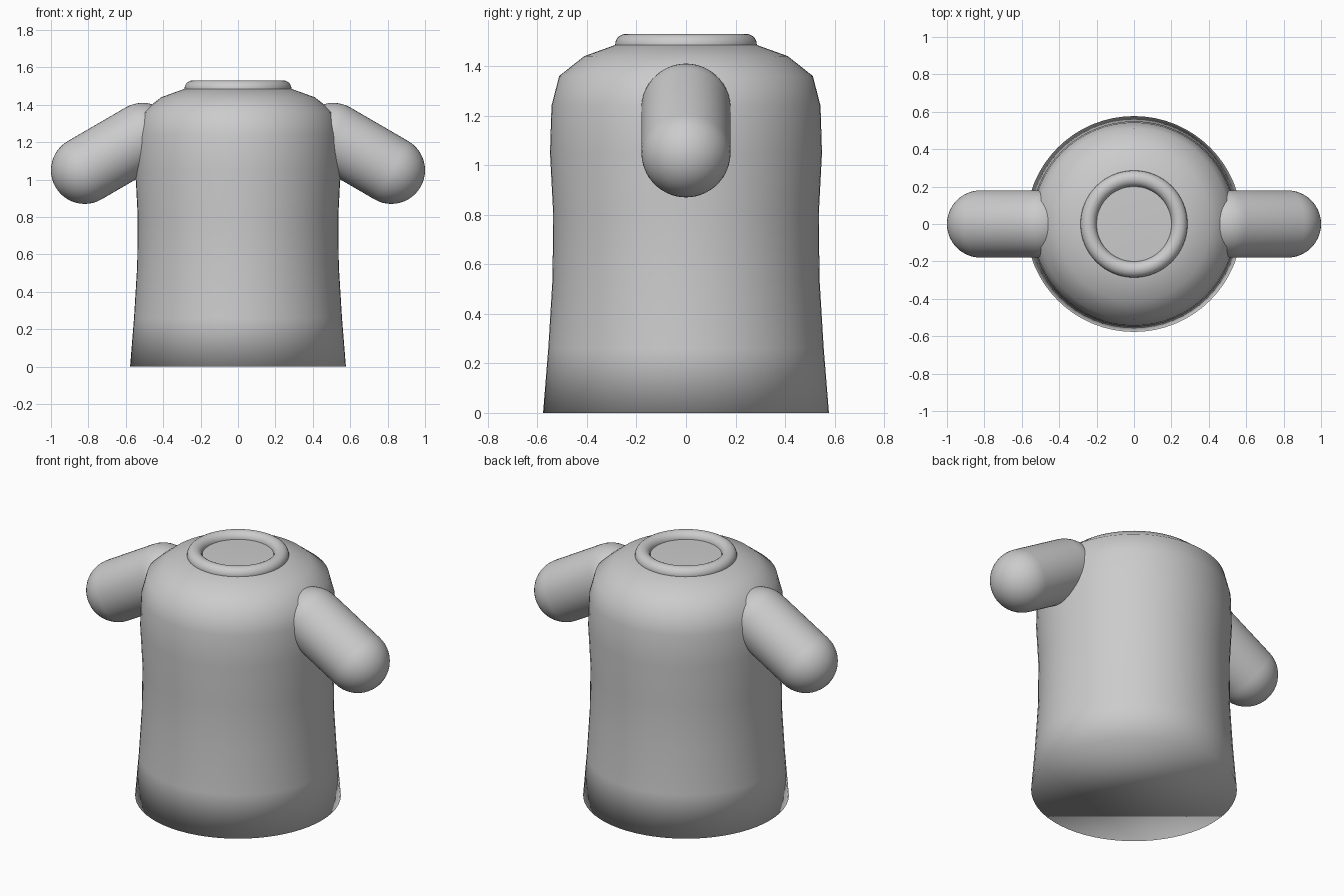
import bpy, bmesh, math
from mathutils import Matrix, Vector

if "Cube" in bpy.data.objects:
    bpy.data.objects.remove(bpy.data.objects["Cube"])


def lathe(name, profile, segments=64, matrix=Matrix()):
    """Closed smooth solid of revolution around local z; end rings get caps, r=0 ends get a tip."""
    bm = bmesh.new()
    rings = []
    for r, z in profile:
        ring = []
        for i in range(segments if r > 0 else 1):
            a = math.tau * i / segments
            ring.append(bm.verts.new((r * math.cos(a), r * math.sin(a), z)))
        rings.append(ring)
    for low, high in zip(rings, rings[1:]):
        for i in range(segments):
            j = (i + 1) % segments
            if len(low) == 1:
                bm.faces.new((low[0], high[j], high[i]))
            elif len(high) == 1:
                bm.faces.new((low[i], low[j], high[0]))
            else:
                bm.faces.new((low[i], low[j], high[j], high[i]))
    for ring in (rings[0], rings[-1]):
        if len(ring) > 1:
            bm.faces.new(ring)
    bmesh.ops.recalc_face_normals(bm, faces=bm.faces)
    for f in bm.faces:
        f.smooth = True
    bm.transform(matrix)
    mesh = bpy.data.meshes.new(name)
    bm.to_mesh(mesh)
    bm.free()
    obj = bpy.data.objects.new(name, mesh)
    bpy.context.collection.objects.link(obj)
    return obj


# Torso: flared hem, slight waist, rounded shoulders
lathe("torso", [(0.577, 0), (0.556, 0.26), (0.539, 0.54), (0.536, 0.8),
                (0.549, 1.05), (0.543, 1.24), (0.512, 1.36), (0.411, 1.44),
                (0.286, 1.485), (0.2, 1.49)])

# Sleeves: capsules running from inside the shoulder down and outwards
radius = 0.18
for side, label in ((-1, "left"), (1, "right")):
    start = Vector((side * 0.51, 0, 1.23))
    end = Vector((side * 0.82, 0, 1.05))
    axis = end - start
    steps = 12
    profile = [(0, -radius)]
    for base, first in ((0, -90), (axis.length, 0)):
        for k in range(steps + 1):
            a = math.radians(first + 90 * k / steps)
            if -89 < math.degrees(a) < 89:
                profile.append((radius * math.cos(a), base + radius * math.sin(a)))
    profile.append((0, axis.length + radius))
    turn = axis.to_track_quat('Z', 'Y').to_matrix().to_4x4()
    lathe(label + "_sleeve", profile, 48, Matrix.Translation(start) @ turn)

# Collar ring
bpy.ops.mesh.primitive_torus_add(major_radius=0.243, minor_radius=0.043,
                                 major_segments=64, minor_segments=20,
                                 location=(0, 0, 1.487))
bpy.context.object.name = "collar"
bpy.ops.object.shade_smooth()
